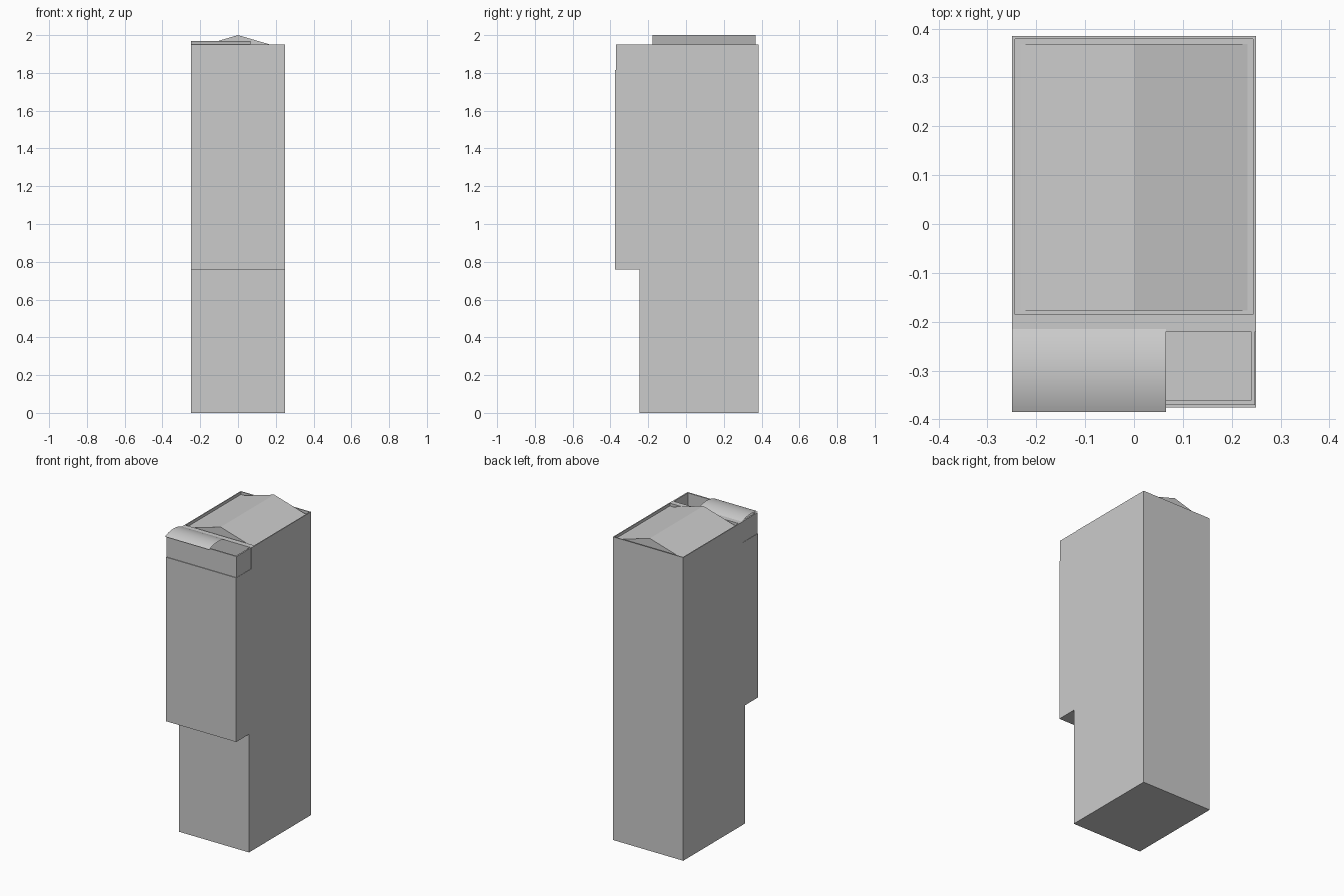
import bpy, bmesh, math
from mathutils import Vector

if "Cube" in bpy.data.objects:
    bpy.data.objects.remove(bpy.data.objects["Cube"])


def new_object(name, bm):
    bmesh.ops.recalc_face_normals(bm, faces=bm.faces[:])
    mesh = bpy.data.meshes.new(name)
    bm.to_mesh(mesh)
    bm.free()
    obj = bpy.data.objects.new(name, mesh)
    bpy.context.collection.objects.link(obj)
    return obj


def extrude_profile(name, points, move):
    """Closed polygon pushed along a vector into a solid."""
    bm = bmesh.new()
    face = bm.faces.new([bm.verts.new(p) for p in points])
    ext = bmesh.ops.extrude_face_region(bm, geom=[face], use_keep_orig=True)
    verts = [g for g in ext["geom"] if isinstance(g, bmesh.types.BMVert)]
    bmesh.ops.translate(bm, verts=verts, vec=Vector(move))
    return new_object(name, bm)


def box(name, x0, x1, y0, y1, z0, z1):
    pts = [(x0, y0, z0), (x1, y0, z0), (x1, y1, z0), (x0, y1, z0)]
    return extrude_profile(name, pts, (0, 0, z1 - z0))


TOP, DECK, ROOF_FLOOR = 1.95, 1.815, 1.932

# Tower with overhanging upper floors and a terrace step at the front
side = [(-0.245, 0), (0.385, 0), (0.385, TOP), (-0.22, TOP), (-0.22, DECK),
        (-0.375, DECK), (-0.375, 0.76), (-0.245, 0.76)]
tower = extrude_profile("tower", [(-0.25, y, z) for y, z in side], (0.5, 0, 0))

# Shallow roof recess leaving a thin rim
cutter = box("roof_recess_cutter", -0.244, 0.244, -0.185, 0.379, ROOF_FLOOR, 2.1)
cutter.hide_render = True
cut = tower.modifiers.new("roof_recess", 'BOOLEAN')
cut.operation = 'DIFFERENCE'
cut.solver = 'EXACT'
cut.object = cutter
bpy.context.view_layer.objects.active = tower
bpy.ops.object.modifier_apply(modifier=cut.name)
bpy.data.objects.remove(cutter, do_unlink=True)

# Low gable roof inside the rim
extrude_profile("gable_roof",
                [(-0.232, -0.177, ROOF_FLOOR), (0.232, -0.177, ROOF_FLOOR), (0, -0.177, 2.0)],
                (0, 0.545, 0))

# U-shaped terrace parapet
plan = [(-0.248, -0.22), (-0.248, -0.37), (0.248, -0.37), (0.248, -0.22),
        (0.239, -0.22), (0.239, -0.361), (-0.239, -0.361), (-0.239, -0.22)]
extrude_profile("terrace_parapet", [(x, y, DECK) for x, y in plan], (0, 0, TOP - DECK))

# Thin curved canopy over part of the terrace
bm = bmesh.new()
half, rise, steps = 0.085, 0.019, 16
radius = (half ** 2 + rise ** 2) / (2 * rise)
spread = math.asin(half / radius)
rows = []
for i in range(steps + 1):
    a = -spread + 2 * spread * i / steps
    y = -0.3 + radius * math.sin(a)
    z = 1.951 + rise - radius * (1 - math.cos(a))
    rows.append([bm.verts.new((x, y, z)) for x in (-0.25, 0.065)])
for a, b in zip(rows, rows[1:]):
    bm.faces.new((a[0], a[1], b[1], b[0]))
canopy = new_object("terrace_canopy", bm)
if canopy.data.polygons[0].normal.z < 0:
    canopy.data.flip_normals()
canopy.data.shade_smooth()
